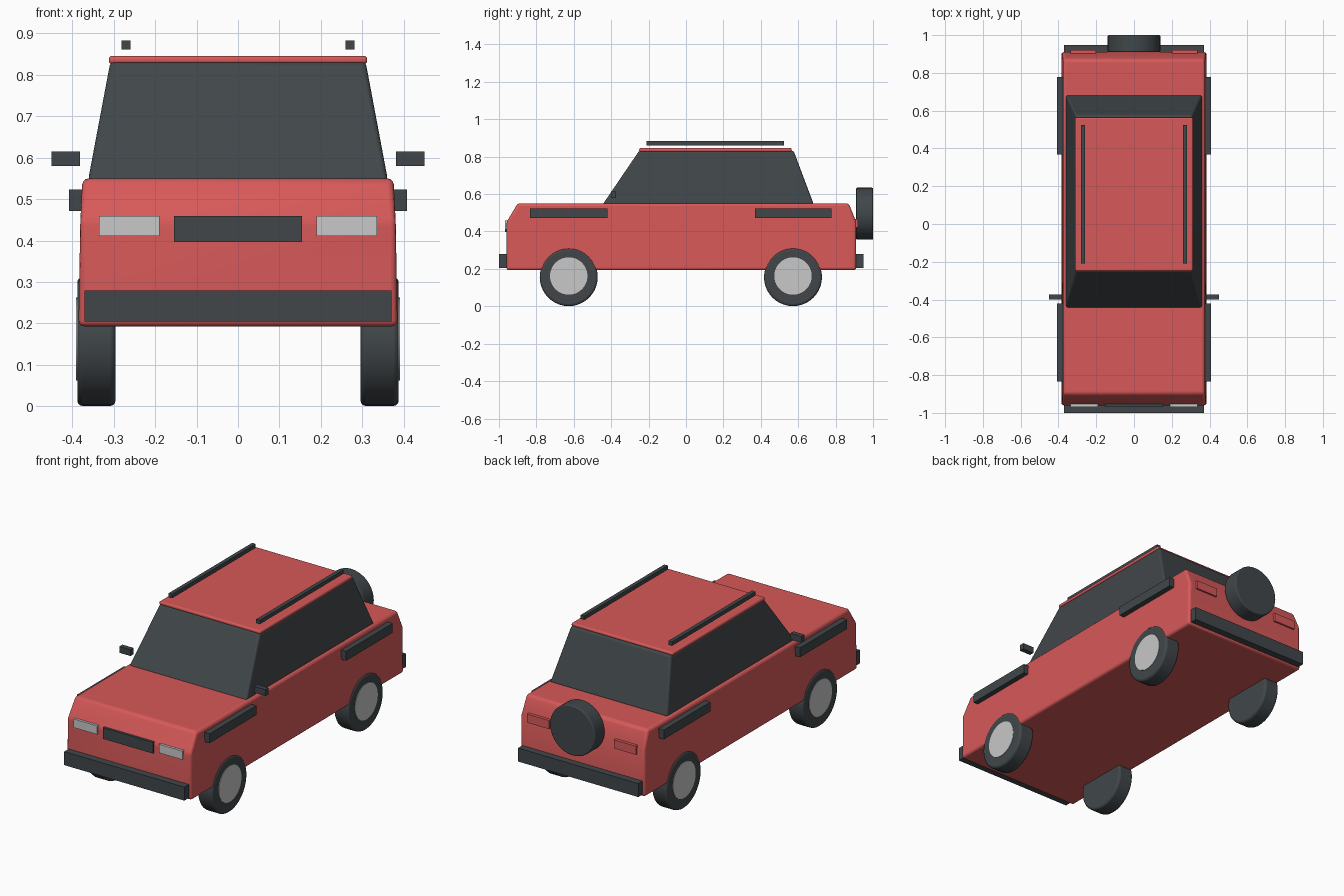
import bpy, bmesh, math
from mathutils import Matrix

cube = bpy.data.objects.get("Cube")
if cube:
    bpy.data.objects.remove(cube, do_unlink=True)


def material(name, rgb):
    m = bpy.data.materials.new(name)
    m.use_nodes = True
    m.diffuse_color = (*rgb, 1)
    bsdf = m.node_tree.nodes["Principled BSDF"]
    bsdf.inputs["Base Color"].default_value = (*rgb, 1)
    bsdf.inputs["Roughness"].default_value = 0.6
    return m


RED = material("red paint", (0.68, 0.10, 0.10))
DARK = material("dark trim", (0.052, 0.062, 0.068))
LIGHT = material("light grey", (0.58, 0.58, 0.58))


def finish(name, bm, mat, bevel=0.0, segments=3):
    bmesh.ops.recalc_face_normals(bm, faces=bm.faces)
    mesh = bpy.data.meshes.new(name)
    bm.to_mesh(mesh)
    bm.free()
    mesh.materials.append(mat)
    ob = bpy.data.objects.new(name, mesh)
    bpy.context.collection.objects.link(ob)
    if bevel:
        mod = ob.modifiers.new("rounded edges", "BEVEL")
        mod.width = bevel
        mod.segments = segments
        mod.limit_method = "ANGLE"
        mod.angle_limit = math.radians(25)
    bpy.ops.object.select_all(action="DESELECT")
    ob.select_set(True)
    bpy.context.view_layer.objects.active = ob
    bpy.ops.object.shade_smooth_by_angle(angle=math.radians(35))
    return ob


def box(name, x, y, z, mat, bevel=0.0):
    """Box from (low, high) ranges."""
    bm = bmesh.new()
    bmesh.ops.create_cube(bm, size=1)
    for v in bm.verts:
        v.co = [r[0] if c < 0 else r[1] for c, r in zip(v.co, (x, y, z))]
    return finish(name, bm, mat, bevel)


def pair(name, x, y, z, mat):
    box("left_" + name, x, y, z, mat)
    box("right_" + name, (-x[1], -x[0]), y, z, mat)


def disc(name, centre, radius, depth, axis, mat, bevel=0.0):
    bm = bmesh.new()
    turn = Matrix.Rotation(math.pi / 2, 4, "Y" if axis == "X" else "X")
    bmesh.ops.create_cone(bm, cap_ends=True, segments=40, radius1=radius, radius2=radius,
                          depth=depth, matrix=Matrix.Translation(centre) @ turn)
    return finish(name, bm, mat, bevel)


def profile_solid(name, points, half_width, mat, bevel):
    """Side outline of (y, z) points, with half width depending on height."""
    bm = bmesh.new()
    sides = [[bm.verts.new((s * half_width(z), y, z)) for y, z in points] for s in (-1, 1)]
    for loop in sides:
        bm.faces.new(loop)
    n = len(points)
    for i in range(n):
        j = (i + 1) % n
        bm.faces.new((sides[0][i], sides[0][j], sides[1][j], sides[1][i]))
    return finish(name, bm, mat, bevel)


# Body shell and glazed cabin
profile_solid("body",
              [(-0.96, 0.193), (-0.96, 0.45), (-0.9, 0.55), (0.87, 0.55), (0.91, 0.45), (0.91, 0.193)],
              lambda z: 0.385 if z < 0.46 and z < 0.3 else (0.382 if z < 0.5 else 0.375), RED, 0.014)
profile_solid("cabin_glass",
              [(-0.445, 0.545), (-0.25, 0.832), (0.575, 0.832), (0.683, 0.545)],
              lambda z: 0.362 if z < 0.7 else 0.308, DARK, 0.01)

# Roof panel and rails
box("roof", (-0.312, 0.312), (-0.25, 0.565), (0.826, 0.846), RED, 0.008)
pair("roof_rail", (0.259, 0.281), (-0.21, 0.525), (0.861, 0.883), DARK)

# Bumpers
box("front_bumper", (-0.37, 0.37), (-1.0, -0.95), (0.205, 0.28), DARK)
box("rear_bumper", (-0.37, 0.37), (0.9, 0.948), (0.205, 0.28), DARK)

# Front and rear fittings
box("grille", (-0.154, 0.154), (-0.968, -0.93), (0.397, 0.459), DARK)
pair("headlight", (0.19, 0.335), (-0.968, -0.93), (0.411, 0.459), LIGHT)
pair("tail_light", (0.2, 0.335), (0.88, 0.92), (0.42, 0.468), RED)

# Side trim above the wheels, and mirrors
pair("front_side_trim", (0.36, 0.408), (-0.833, -0.42), (0.471, 0.523), DARK)
pair("rear_side_trim", (0.36, 0.408), (0.368, 0.778), (0.471, 0.523), DARK)
pair("mirror", (0.381, 0.45), (-0.401, -0.374), (0.58, 0.615), DARK)

# Road wheels with plain hubs
for side, s in (("left", 1), ("right", -1)):
    for end, y in (("front", -0.627), ("rear", 0.572)):
        disc(f"{end}_{side}_tyre", (s * 0.342, y, 0.156), 0.155, 0.092, "X", DARK, 0.012)
        disc(f"{end}_{side}_hub", (s * 0.368, y, 0.162), 0.1, 0.045, "X", LIGHT)

# Spare wheel on the tailgate
disc("spare_wheel", (0, 0.955, 0.495), 0.139, 0.09, "Y", DARK, 0.006)
